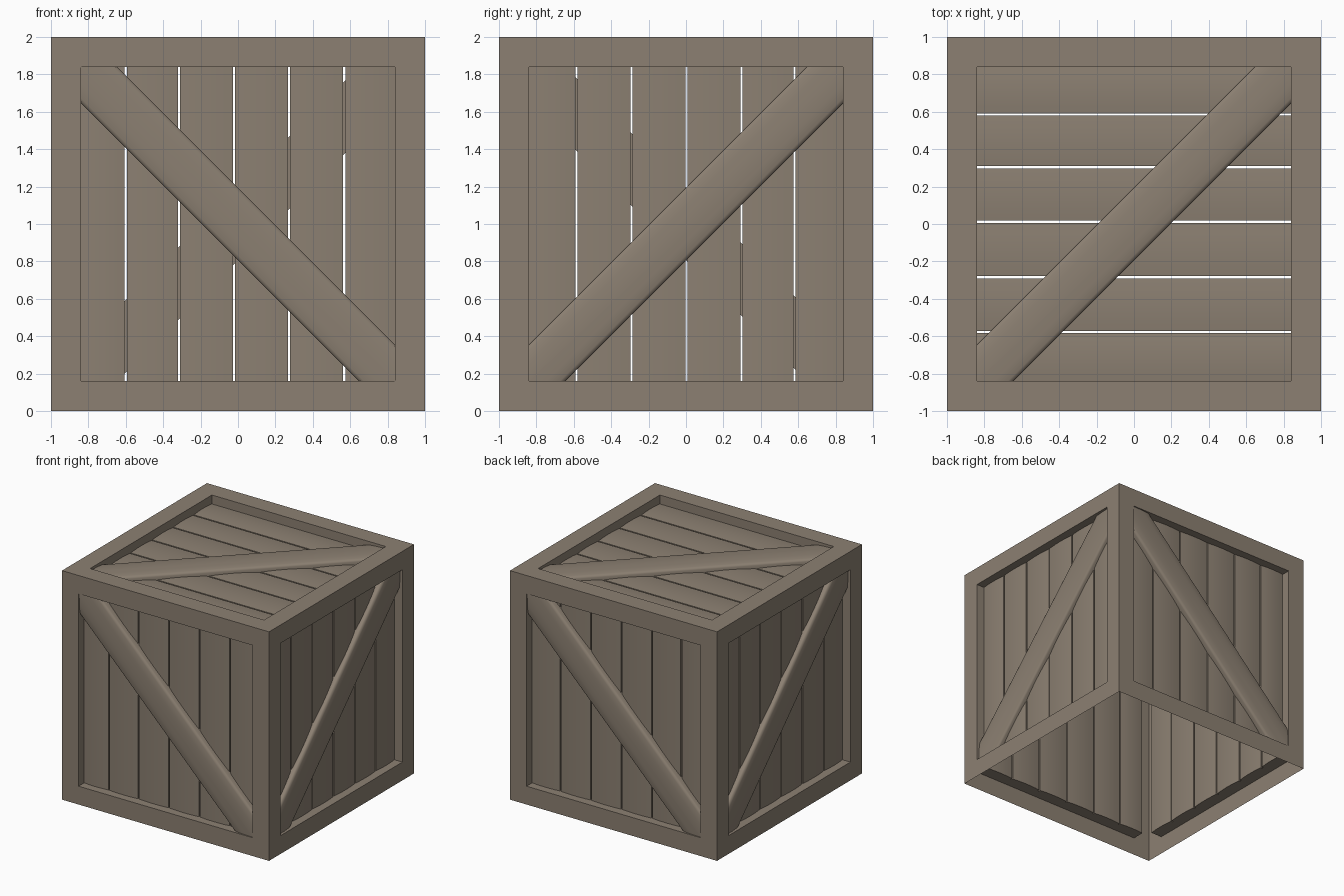
import bpy, bmesh, math
from mathutils import Matrix, Vector

if "Cube" in bpy.data.objects:
    bpy.data.objects.remove(bpy.data.objects["Cube"])

H = 0.84          # half size of each recessed opening
DEEP = 0.91       # depth of the recess walls
GAP = 0.006       # half width of the slit between planks

wood = bpy.data.materials.new("weathered brown wood")
wood.diffuse_color = (0.262, 0.216, 0.168, 1)
wood.use_nodes = True
wood.node_tree.nodes["Principled BSDF"].inputs["Base Color"].default_value = wood.diffuse_color

# Local side space: u right, v up, w outward; each matrix places one side
UP = Matrix.Translation((0, 0, 1))
UPRIGHT = Matrix.Rotation(math.pi / 2, 4, 'X')


def turn(deg):
    return Matrix.Rotation(math.radians(deg), 4, 'Z')


FX = [-0.60, -0.316, -0.022, 0.273, 0.568]
RY = [-0.585, -0.292, 0.003, 0.297, 0.58]
TY = [-0.578, -0.285, 0.012, 0.303, 0.585]


def flip(gaps):
    return [-g for g in reversed(gaps)]


# name: (placement, plank gaps, plank direction, brace angle, brace height)
SIDES = {
    "front": (UP @ UPRIGHT, FX, 0, 45, 0.992),
    "right": (UP @ turn(90) @ UPRIGHT, RY, 0, -45, 0.98),
    "back": (UP @ turn(180) @ UPRIGHT, flip(FX), 0, 45, 0.992),
    "left": (UP @ turn(270) @ UPRIGHT, flip(RY), 0, -45, 0.98),
    "top": (UP, TY, 90, -45, 0.98),
}


def finish(name, bm, angle=40):
    me = bpy.data.meshes.new(name)
    bm.to_mesh(me)
    bm.free()
    me.materials.append(wood)
    me.shade_smooth()
    me.set_sharp_from_angle(angle=math.radians(angle))
    ob = bpy.data.objects.new(name, me)
    bpy.context.collection.objects.link(ob)
    return ob


def sweep(bm, profile, length):
    """Closed (u, w) profile swept along v, from -length to length."""
    a = [bm.verts.new((u, -length, w)) for u, w in profile]
    b = [bm.verts.new((u, length, w)) for u, w in profile]
    n = len(profile)
    for i in range(n):
        j = (i + 1) % n
        bm.faces.new((a[i], a[j], b[j], b[i]))
    bm.faces.new(a)
    bm.faces.new(b)


def crowned(u0, u1, edge, top, back, back_edge):
    """Board section with a slightly rounded front and back."""
    steps = [i / 6 for i in range(7)]
    front = [(u0 + (u1 - u0) * t, edge + (top - edge) * (1 - (2 * t - 1) ** 2))
             for t in steps]
    rear = [(u1 + (u0 - u1) * t, back_edge + (back - back_edge) * (1 - (2 * t - 1) ** 2))
            for t in steps]
    return front + rear


# Outer frame: mitred border and recess walls on five sides, open underneath
bm = bmesh.new()
corners = [(-1, -1), (1, -1), (1, 1), (-1, 1)]
for place, *_ in SIDES.values():
    rings = [[bm.verts.new(place @ Vector((u * s, v * s, w))) for u, v in corners]
             for s, w in ((1, 1), (H, 1), (H, DEEP))]
    for p, q in zip(rings, rings[1:]):
        for i in range(4):
            j = (i + 1) % 4
            bm.faces.new((p[i], p[j], q[j], q[i]))
bmesh.ops.remove_doubles(bm, verts=bm.verts, dist=1e-4)
finish("crate_frame", bm, 30)

for side, (place, gaps, plank_turn, brace_turn, brace_top) in SIDES.items():
    # Planks: six crowned boards separated by narrow slits
    bm = bmesh.new()
    starts = [-H] + [g + GAP for g in gaps]
    ends = [g - GAP for g in gaps] + [H]
    for u0, u1 in zip(starts, ends):
        sweep(bm, crowned(u0, u1, 0.922, 0.93, 0.887, 0.895), H)
    bmesh.ops.recalc_face_normals(bm, faces=bm.faces)
    bm.transform(place @ turn(plank_turn))
    finish(side + "_planks", bm)

    # Diagonal brace: rounded board trimmed to the opening
    bm = bmesh.new()
    t, r = brace_top, 0.137
    half = [(r, 0.915), (r, t - 0.03), (r - 0.006, t - 0.018),
            (r - 0.02, t - 0.01), (r - 0.07, t - 0.003)]
    sweep(bm, half + [(0, t)] + [(-u, w) for u, w in reversed(half)], 1.5)
    bmesh.ops.recalc_face_normals(bm, faces=bm.faces)
    bm.transform(turn(brace_turn))
    for n in ((1, 0, 0), (-1, 0, 0), (0, 1, 0), (0, -1, 0)):
        bmesh.ops.bisect_plane(bm, geom=bm.verts[:] + bm.edges[:] + bm.faces[:],
                               plane_co=Vector(n) * H, plane_no=n, clear_outer=True)
    bm.transform(place)
    finish(side + "_diagonal_brace", bm, 50)
